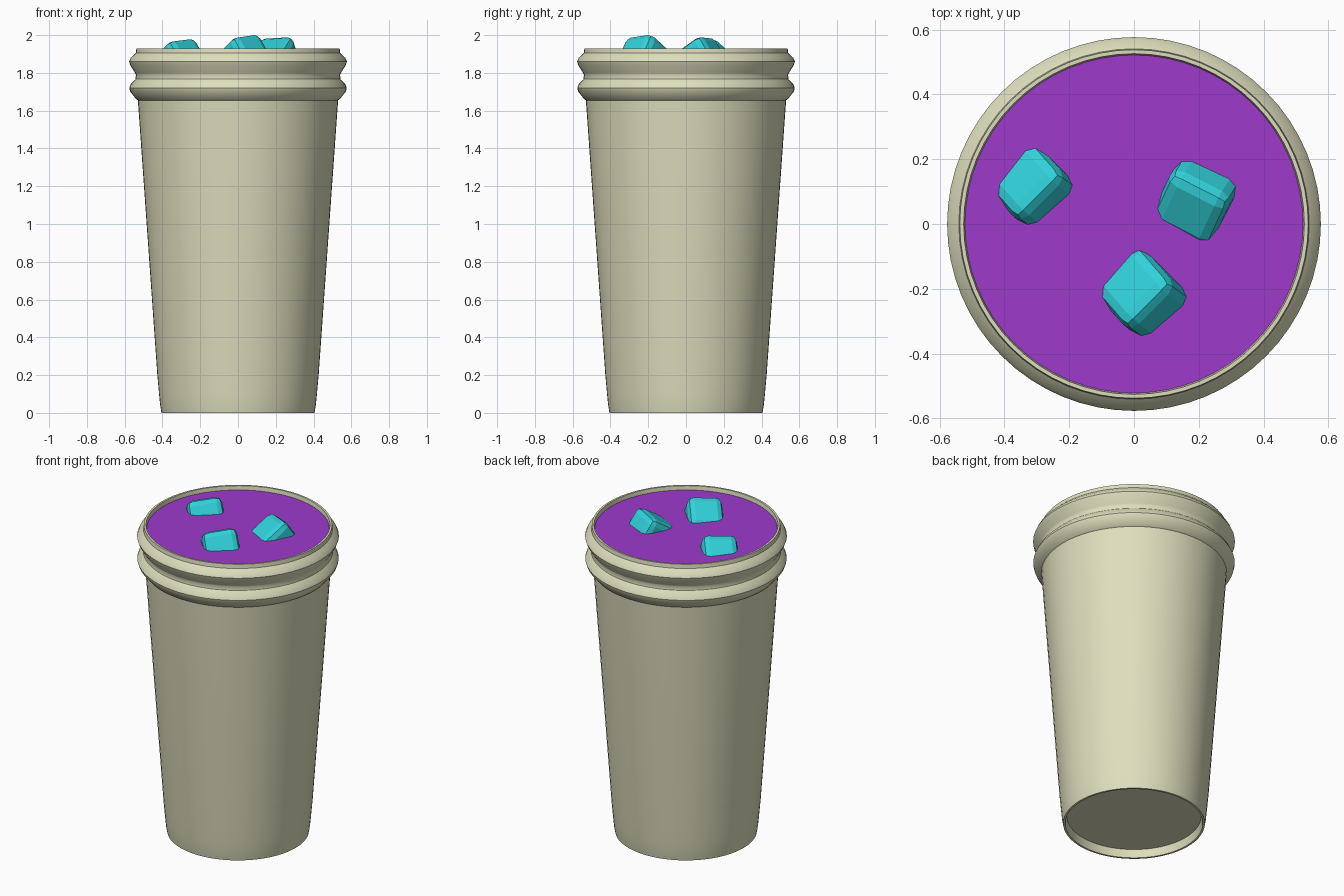
import bpy, bmesh
from math import radians, sin, cos, tau

if "Cube" in bpy.data.objects:
    bpy.data.objects.remove(bpy.data.objects["Cube"])


def material(name, rgb):
    m = bpy.data.materials.new(name)
    m.diffuse_color = (*rgb, 1)
    m.use_nodes = True
    m.node_tree.nodes["Principled BSDF"].inputs["Base Color"].default_value = m.diffuse_color
    return m


def finish(name, bm, mat):
    bmesh.ops.recalc_face_normals(bm, faces=bm.faces)
    me = bpy.data.meshes.new(name)
    bm.to_mesh(me)
    bm.free()
    me.materials.append(mat)
    ob = bpy.data.objects.new(name, me)
    bpy.context.collection.objects.link(ob)
    return ob


def smooth(ob, angle):
    bpy.ops.object.select_all(action='DESELECT')
    ob.select_set(True)
    bpy.context.view_layer.objects.active = ob
    bpy.ops.object.shade_smooth_by_angle(angle=radians(angle))


def lathe(name, profile, mat, n=64):
    # Revolves (radius, z) points, closing both ends with a flat disc
    bm = bmesh.new()
    rings = [[bm.verts.new((r * cos(tau * i / n), r * sin(tau * i / n), z))
              for i in range(n)] for r, z in profile]
    for a, b in zip(rings, rings[1:]):
        for i in range(n):
            j = (i + 1) % n
            bm.faces.new((a[i], a[j], b[j], b[i]))
    bm.faces.new(rings[0])
    bm.faces.new(rings[-1])
    return finish(name, bm, mat)


def ice_cube(name, x, y, top, rot, mat, size=0.205):
    bm = bmesh.new()
    bmesh.ops.create_cube(bm, size=size)
    bmesh.ops.bevel(bm, geom=bm.edges[:], offset=0.038, segments=2,
                    profile=0.5, affect='EDGES')
    from_euler = Euler([radians(a) for a in rot]).to_matrix()
    bmesh.ops.rotate(bm, verts=bm.verts, matrix=from_euler)
    # Float each cube so its highest point sits at the given height
    z = top - max(v.co.z for v in bm.verts)
    bmesh.ops.translate(bm, verts=bm.verts, vec=(x, y, z))
    return finish(name, bm, mat)


from mathutils import Euler

cream = material("cream", (0.73, 0.73, 0.51))
purple = material("purple", (0.34, 0.042, 0.60))
cyan = material("cyan", (0.03, 0.64, 0.70))

# Cup: recessed base, tapered wall, two rolled rings, thin lip, inner wall
cup = lathe("cup", [
    (0.385, 0.05), (0.393, 0.0), (0.405, 0.0), (0.412, 0.04), (0.418, 0.10),
    (0.427, 0.20), (0.53, 1.655),
    (0.538, 1.66), (0.57, 1.70), (0.576, 1.72), (0.568, 1.74), (0.543, 1.767),
    (0.54, 1.79),
    (0.545, 1.80), (0.57, 1.84), (0.577, 1.86), (0.568, 1.88), (0.541, 1.905),
    (0.538, 1.93), (0.526, 1.93), (0.521, 1.90), (0.51, 1.65), (0.40, 0.08),
], cream)
smooth(cup, 35)

# Drink surface
lathe("drink", [(0.52, 1.88), (0.523, 1.905)], purple)

# Three ice cubes
ice_cube("ice_cube_left", -0.305, 0.112, 1.978, (-35, -5, 45), cyan)
ice_cube("ice_cube_right", 0.197, 0.083, 1.988, (33, -3, -27), cyan)
ice_cube("ice_cube_front", 0.035, -0.222, 2.0, (-35, -6, 45), cyan)
